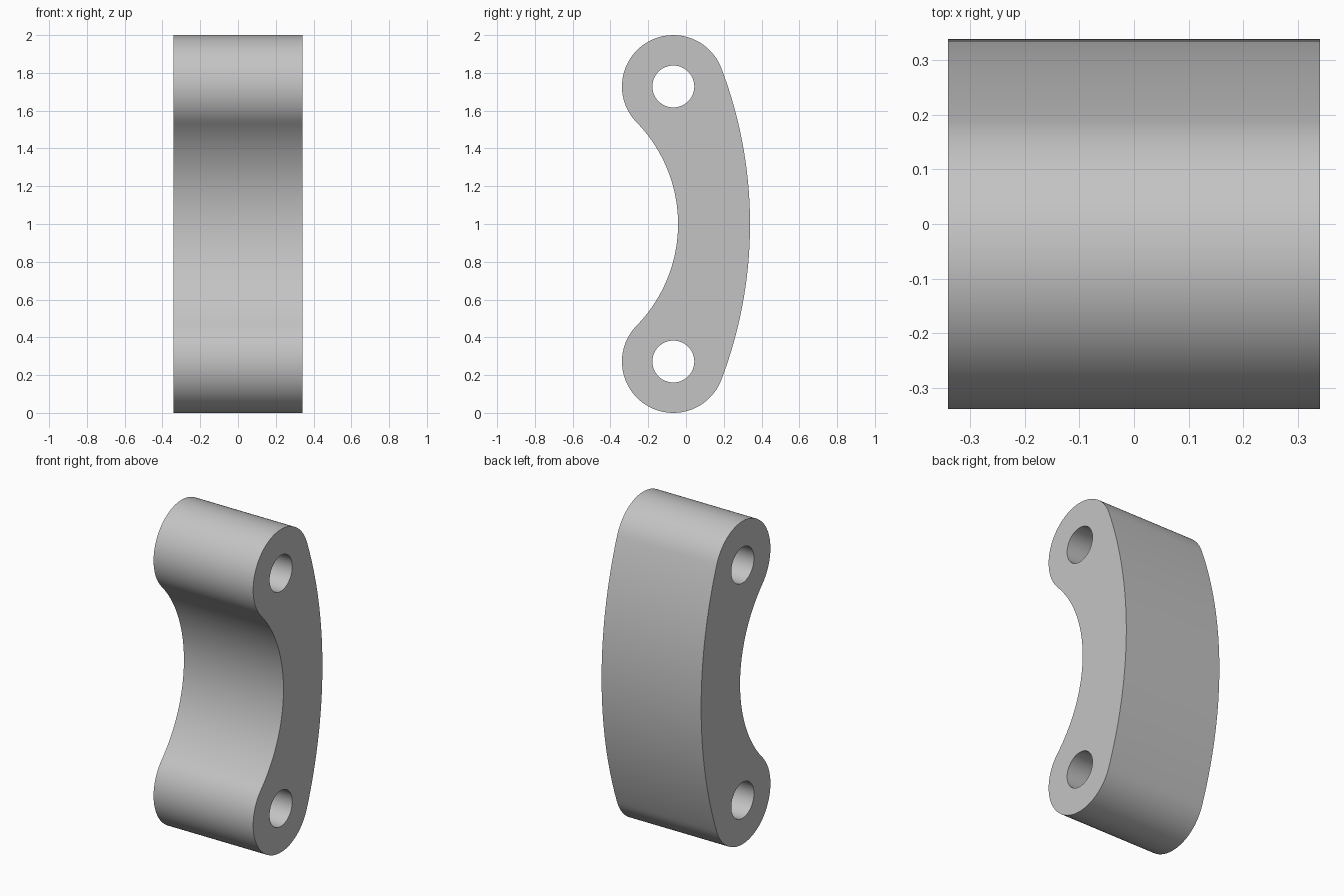
import bpy
import bmesh
from math import atan2, cos, sin, pi
from mathutils import Vector

cube = bpy.data.objects.get("Cube")
if cube:
    bpy.data.objects.remove(cube, do_unlink=True)

HALF_WIDTH = 0.341
END_R = 0.272       # rounded ends
HOLE_R = 0.111
END_Y = -0.067
RISE = 1 - END_R    # height of each end centre from the middle
BACK_Y = 0.339
FRONT_Y = -0.042


def tangent_arc(apex, sign):
    """Centre and radius of the arc through apex that is tangent to both ends."""
    k = apex - sign * END_R
    centre = (k * k - END_Y ** 2 - RISE ** 2) / (2 * (k - END_Y))
    return centre, apex - centre


def arc(y, z, r, start, end, steps):
    """Points along an arc, leaving out the last one."""
    angles = [start + (end - start) * i / steps for i in range(steps)]
    return [(y + r * cos(a), z + r * sin(a)) for a in angles]


# Link outline: two round ends joined by a convex back and a concave front
back_c, back_r = tangent_arc(BACK_Y, 1)
front_c, front_r = tangent_arc(FRONT_Y, -1)
back_a = atan2(RISE, END_Y - back_c)
front_a = atan2(RISE, END_Y - front_c)
top, bottom = 1 + RISE, 1 - RISE
outline = (arc(END_Y, top, END_R, back_a, front_a + pi, 48)
           + arc(front_c, 1, front_r, front_a, -front_a, 48)
           + arc(END_Y, bottom, END_R, -front_a - pi, -back_a, 48)
           + arc(back_c, 1, back_r, -back_a, back_a, 48))
holes = [arc(END_Y, z, HOLE_R, 0, 2 * pi, 48) for z in (top, bottom)]

# Fill the outline around the pin holes, then extrude across the width
bm = bmesh.new()
edges = []
for loop in [outline] + holes:
    verts = [bm.verts.new((-HALF_WIDTH, y, z)) for y, z in loop]
    edges += [bm.edges.new((verts[i - 1], v)) for i, v in enumerate(verts)]
bmesh.ops.triangle_fill(bm, edges=edges, use_beauty=True, normal=Vector((-1, 0, 0)))
extruded = bmesh.ops.extrude_face_region(bm, geom=bm.faces[:], use_keep_orig=True)
moved = [g for g in extruded["geom"] if isinstance(g, bmesh.types.BMVert)]
bmesh.ops.translate(bm, verts=moved, vec=(2 * HALF_WIDTH, 0, 0))
bmesh.ops.recalc_face_normals(bm, faces=bm.faces[:])

mesh = bpy.data.meshes.new("curved_link")
bm.to_mesh(mesh)
bm.free()
link = bpy.data.objects.new("curved_link", mesh)
bpy.context.collection.objects.link(link)

# Plain grey material
grey = bpy.data.materials.new("light_grey")
grey.use_nodes = True
colour = (0.55, 0.55, 0.55, 1)
grey.diffuse_color = colour
grey.node_tree.nodes["Principled BSDF"].inputs["Base Color"].default_value = colour
mesh.materials.append(grey)

# Smooth curved walls, crisp side edges
bpy.ops.object.select_all(action='DESELECT')
link.select_set(True)
bpy.context.view_layer.objects.active = link
bpy.ops.object.shade_smooth_by_angle(angle=pi / 6)
